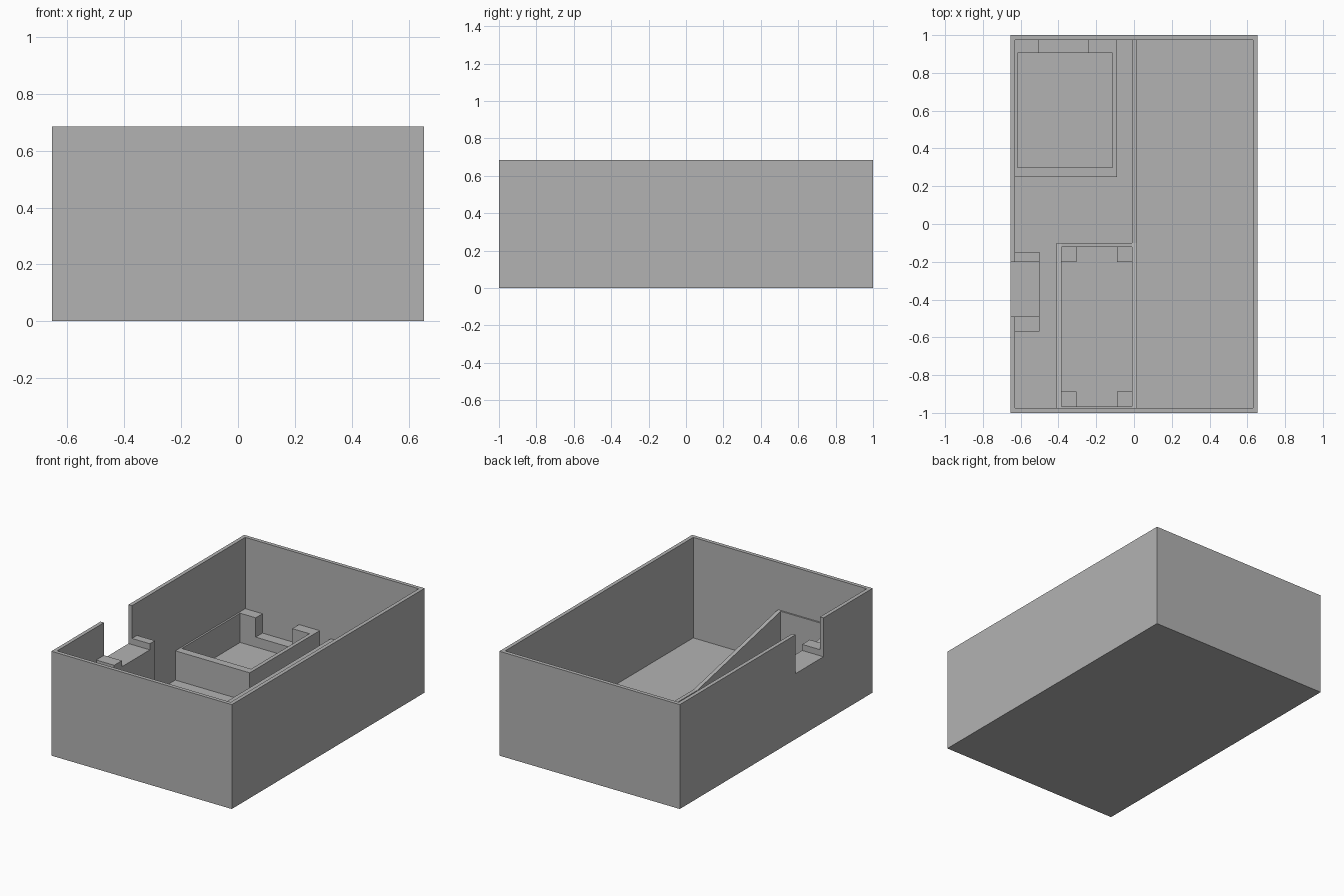
import bpy
import bmesh

if "Cube" in bpy.data.objects:
    bpy.data.objects.remove(bpy.data.objects["Cube"], do_unlink=True)

grey = bpy.data.materials.new("plain_grey")
grey.use_nodes = True
grey.diffuse_color = (0.45, 0.45, 0.45, 1)
grey.node_tree.nodes["Principled BSDF"].inputs["Base Color"].default_value = (0.45, 0.45, 0.45, 1)


def prism(name, x0, x1, profile):
    """Extrude a (y, z) profile from x0 to x1."""
    bm = bmesh.new()
    face = bm.faces.new([bm.verts.new((x0, y, z)) for y, z in profile])
    grown = bmesh.ops.extrude_face_region(bm, geom=[face])["geom"]
    moved = [v for v in grown if isinstance(v, bmesh.types.BMVert)]
    bmesh.ops.translate(bm, vec=(x1 - x0, 0, 0), verts=moved)
    bmesh.ops.recalc_face_normals(bm, faces=bm.faces)
    mesh = bpy.data.meshes.new(name)
    bm.to_mesh(mesh)
    bm.free()
    mesh.materials.append(grey)
    obj = bpy.data.objects.new(name, mesh)
    bpy.context.collection.objects.link(obj)
    return obj


def box(name, x0, x1, y0, y1, z0, z1):
    return prism(name, x0, x1, [(y0, z0), (y1, z0), (y1, z1), (y0, z1)])


def cut(target, cutter):
    mod = target.modifiers.new("cut", "BOOLEAN")
    mod.operation = "DIFFERENCE"
    mod.solver = "EXACT"
    mod.object = cutter
    bpy.context.view_layer.objects.active = target
    bpy.ops.object.modifier_apply(modifier=mod.name)
    bpy.data.objects.remove(cutter, do_unlink=True)


W, H, T = 0.655, 0.685, 0.025       # half width, height, wall thickness
IN_X, IN_Y = W - T, 1 - T

# Open case with a window in the side wall
case = box("case", -W, W, -1, 1, 0, H)
cut(case, box("cavity", -IN_X, IN_X, -IN_Y, IN_Y, T, 1))
cut(case, box("window", -0.8, -0.6, -0.49, -0.2, 0.43, 1))

# Ledge below the window, with a raised stop at each end
box("window_ledge", -IN_X, -0.5, -0.49, -0.2, T, 0.43)
box("ledge_stop_front", -IN_X, -0.5, -0.57, -0.49, T, 0.47)
box("ledge_stop_back", -IN_X, -0.5, -0.2, -0.147, T, 0.47)

# Long divider that rises towards the front
LOW, HIGH, END = 0.185, 0.375, -0.1
prism("divider", -0.01, 0.015,
      [(-IN_Y, T), (IN_Y, T), (IN_Y, LOW), (END, LOW), (-IN_Y, HIGH)])

# Front compartment with sloping side
prism("front_bay_side", -0.41, -0.385,
      [(-IN_Y, T), (END, T), (END, LOW), (-IN_Y, HIGH)])
box("front_bay_back", -0.385, -0.01, -0.122, END, T, LOW)
box("front_bay_lip", -0.385, -0.01, -IN_Y, -0.965, T, HIGH)

# Corner posts inside the front compartment
for side, x in (("right", -0.385), ("left", -0.09)):
    for end, y in (("front", -0.965), ("back", -0.2)):
        box("post_" + end + "_" + side, x, x + 0.08, y, y + 0.078, T, 0.1)

# Rear compartment with a slot in its back wall
RIM = 0.217
box("rear_bay_front", -IN_X, -0.09, 0.25, 0.3, T, RIM)
box("rear_bay_right", -IN_X, -0.618, 0.3, 0.905, T, RIM)
box("rear_bay_left", -0.115, -0.09, 0.3, 0.905, T, RIM)
box("rear_bay_back_right", -IN_X, -0.505, 0.905, IN_Y, T, RIM)
box("rear_bay_back_left", -0.24, -0.09, 0.905, IN_Y, T, RIM)
box("rear_bay_slot_sill", -0.505, -0.24, 0.905, IN_Y, T, 0.09)
